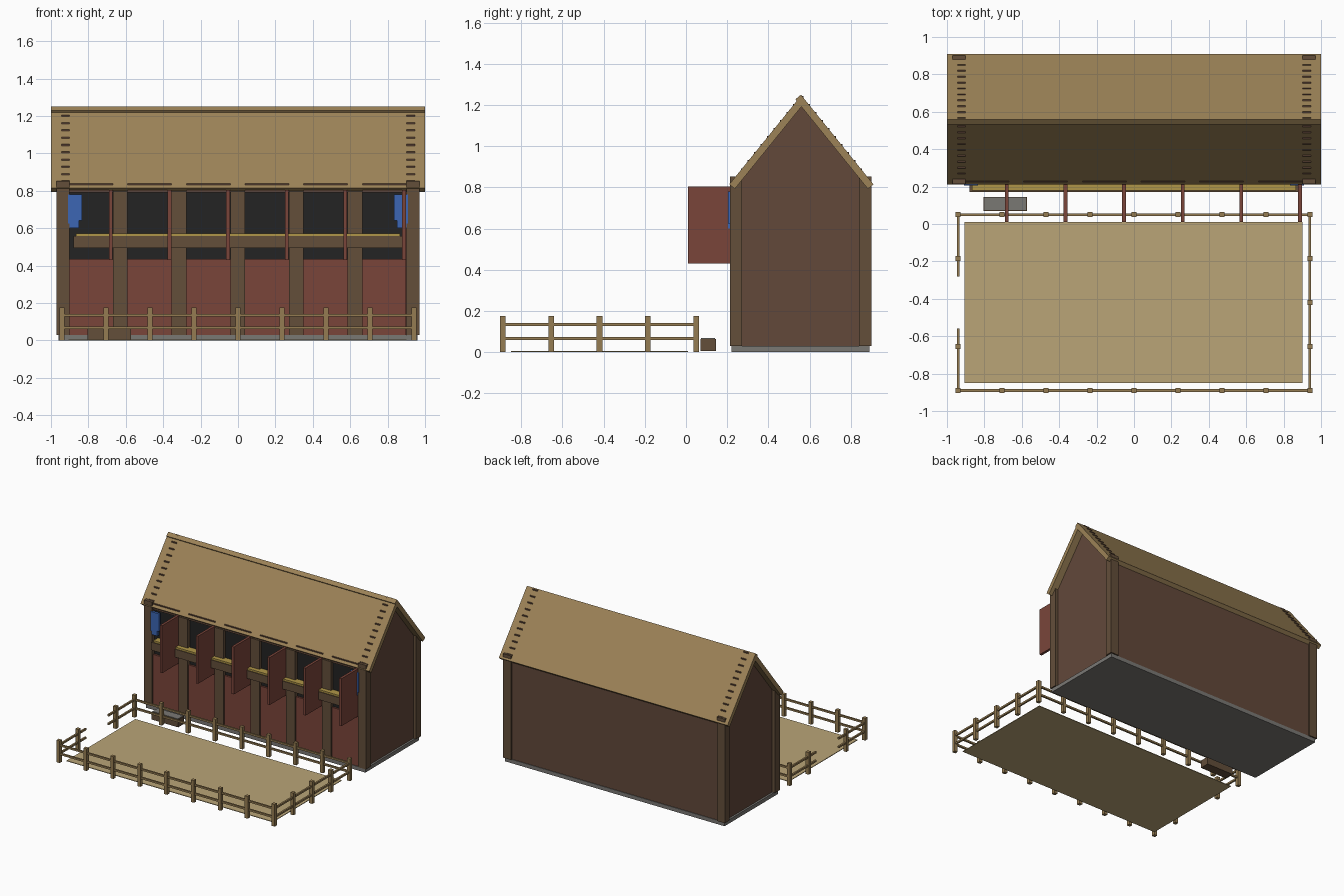
import bpy, bmesh

cube = bpy.data.objects.get("Cube")
if cube:
    bpy.data.objects.remove(cube, do_unlink=True)


def material(name, hex_code):
    def lin(c):
        c /= 255
        return c / 12.92 if c <= 0.04045 else ((c + 0.055) / 1.055) ** 2.4
    col = [lin(int(hex_code[i:i + 2], 16)) for i in (0, 2, 4)] + [1.0]
    m = bpy.data.materials.new(name)
    m.use_nodes = True
    m.diffuse_color = col
    m.node_tree.nodes["Principled BSDF"].inputs["Base Color"].default_value = col
    return m


WALL = material("wall brown", "62483A")
POST = material("timber brown", "634E3A")
ROOF = material("roof tan", "9C8257")
FENCE = material("fence tan", "957C52")
SAND = material("sand", "BAA577")
RED = material("door red", "7A453A")
DARK = material("dark opening", "232323")
GREY = material("stone grey", "7A7874")
HAY = material("hay gold", "B09648")
BLUE = material("ribbon blue", "3C66B4")


def finish(name, bm, mat):
    bmesh.ops.recalc_face_normals(bm, faces=bm.faces)
    me = bpy.data.meshes.new(name)
    bm.to_mesh(me)
    bm.free()
    me.materials.append(mat)
    ob = bpy.data.objects.new(name, me)
    bpy.context.collection.objects.link(ob)
    return ob


def boxes(name, mat, items):
    """One object from boxes given as (x0, x1, y0, y1, z0, z1)."""
    bm = bmesh.new()
    for x0, x1, y0, y1, z0, z1 in items:
        vs = bmesh.ops.create_cube(bm, size=1)["verts"]
        for v in vs:
            v.co = ((x0 + x1) / 2 + v.co.x * (x1 - x0),
                    (y0 + y1) / 2 + v.co.y * (y1 - y0),
                    (z0 + z1) / 2 + v.co.z * (z1 - z0))
    return finish(name, bm, mat)


def prism(name, mat, profile, axis, a, b):
    """Extrude a profile along x (points are y, z) or along y (points are x, z)."""
    bm = bmesh.new()
    pts = [(a, p, q) if axis == "x" else (p, a, q) for p, q in profile]
    face = bm.faces.new([bm.verts.new(p) for p in pts])
    ext = bmesh.ops.extrude_face_region(bm, geom=[face])["geom"]
    shift = (b - a, 0, 0) if axis == "x" else (0, b - a, 0)
    bmesh.ops.translate(bm, vec=shift, verts=[v for v in ext if isinstance(v, bmesh.types.BMVert)])
    return finish(name, bm, mat)


MID = 0.56          # y of the ridge
SLOPE = 1.235       # roof rise over run
EAVE_Y, EAVE_Z = 0.21, 0.815

# Base and shell
boxes("foundation", GREY, [(-0.96, 0.96, 0.22, 0.89, 0, 0.03)])
boxes("back_wall", WALL, [(-0.945, 0.945, 0.85, 0.885, 0.03, 0.80)])
boxes("side_walls", WALL, [(s * 0.9225 - 0.0225, s * 0.9225 + 0.0225, 0.235, 0.88, 0.03, 0.83)
                           for s in (-1, 1)])
boxes("corner_posts", POST, [(s * 0.935 - 0.035, s * 0.935 + 0.035, y, y + 0.06, 0.03, 0.852)
                             for s in (-1, 1) for y in (0.213, 0.84)])

# Gable ends of stacked boards whose corners just break the roof surface
gable = []
h = 0.039
for i in range(11):
    z = 0.815 + i * h
    half = MID - (EAVE_Y + (z + h - EAVE_Z) / SLOPE) + 0.007
    for s in (-1, 1):
        gable.append((s * 0.9225 - 0.0225, s * 0.9225 + 0.0225, MID - half, MID + half, z, z + h))
boxes("gable_boards", WALL, gable)

# Roof slabs, the rear one lapping over the front one at the ridge
front = [(EAVE_Y, EAVE_Z), (0.55, 1.235), (0.577, 1.213), (0.237, 0.793)]
prism("roof_front", ROOF, front, "x", -1, 1)
rear = [(0.91, EAVE_Z), (0.558, 1.25), (0.531, 1.228), (0.883, 0.793)]
prism("roof_back", ROOF, rear, "x", -1, 1)

# Stall front: six bays with posts, lower doors, dark openings and open upper doors
PITCH = 0.3135
bays = [(-0.903 + i * PITCH, -0.668 + i * PITCH) for i in range(6)]
boxes("stall_posts", POST, [(b[1], b[1] + 0.0785, 0.213, 0.27, 0.03, 0.80) for b in bays[:5]])
boxes("lower_doors", RED, [(a, b, 0.225, 0.25, 0.03, 0.435) for a, b in bays])
boxes("stall_openings", DARK, [(a, b, 0.24, 0.26, 0.435, 0.80) for a, b in bays])
boxes("upper_doors", RED, [(b - 0.022, b - 0.002, 0.01, 0.225, 0.43, 0.805) for a, b in bays])
boxes("door_headers", WALL, [(a, b, 0.224, 0.27, 0.79, 0.84) for a, b in bays])

# Feed trough along the stalls
boxes("feed_trough", POST, [(-0.88, 0.89, 0.172, 0.24, 0.495, 0.558)])
boxes("feed_hay", HAY, [(-0.865, 0.865, 0.178, 0.235, 0.558, 0.572)])

# Ribbons by the outer stalls
ribbon = [(0.91, 0.78), (0.835, 0.78), (0.835, 0.64), (0.85, 0.64), (0.85, 0.60),
          (0.90, 0.60), (0.90, 0.625), (0.91, 0.625)]
for name, s in (("left_ribbon", 1), ("right_ribbon", -1)):
    prism(name, BLUE, [(s * x, z) for x, z in ribbon], "y", 0.205, 0.225)

# Water trough
boxes("water_trough", POST, [(-0.805, -0.572, 0.07, 0.145, 0.005, 0.065)])
boxes("water_surface", GREY, [(-0.80, -0.577, 0.074, 0.141, 0.065, 0.069)])

# Paddock
boxes("paddock_sand", SAND, [(-0.905, 0.90, -0.85, 0.01, 0, 0.005)])
X, Y0, Y1 = 0.94, -0.89, 0.05
xs = [-X + i * 0.235 for i in range(9)]
ys = [Y0 + i * 0.235 for i in range(1, 4)]
spots = [(x, y) for x in xs for y in (Y0, Y1)]
spots += [(X, y) for y in ys] + [(-X, ys[0]), (-X, ys[2])]
w = 0.0135
boxes("fence_posts", FENCE, [(x - w, x + w, y - w, y + w, 0, 0.175) for x, y in spots])

# Fence rails, with a gate gap on the right side
rails = []
t = 0.007
for z in (0.067, 0.135):
    for y in (Y0, Y1):
        rails.append((-X, X, y - t, y + t, z - t, z + t))
    for x, ya, yb in ((X, Y0, Y1), (-X, Y0, -0.56), (-X, -0.28, Y1)):
        rails.append((x - t, x + t, ya, yb, z - t, z + t))
boxes("fence_rails", FENCE, rails)
